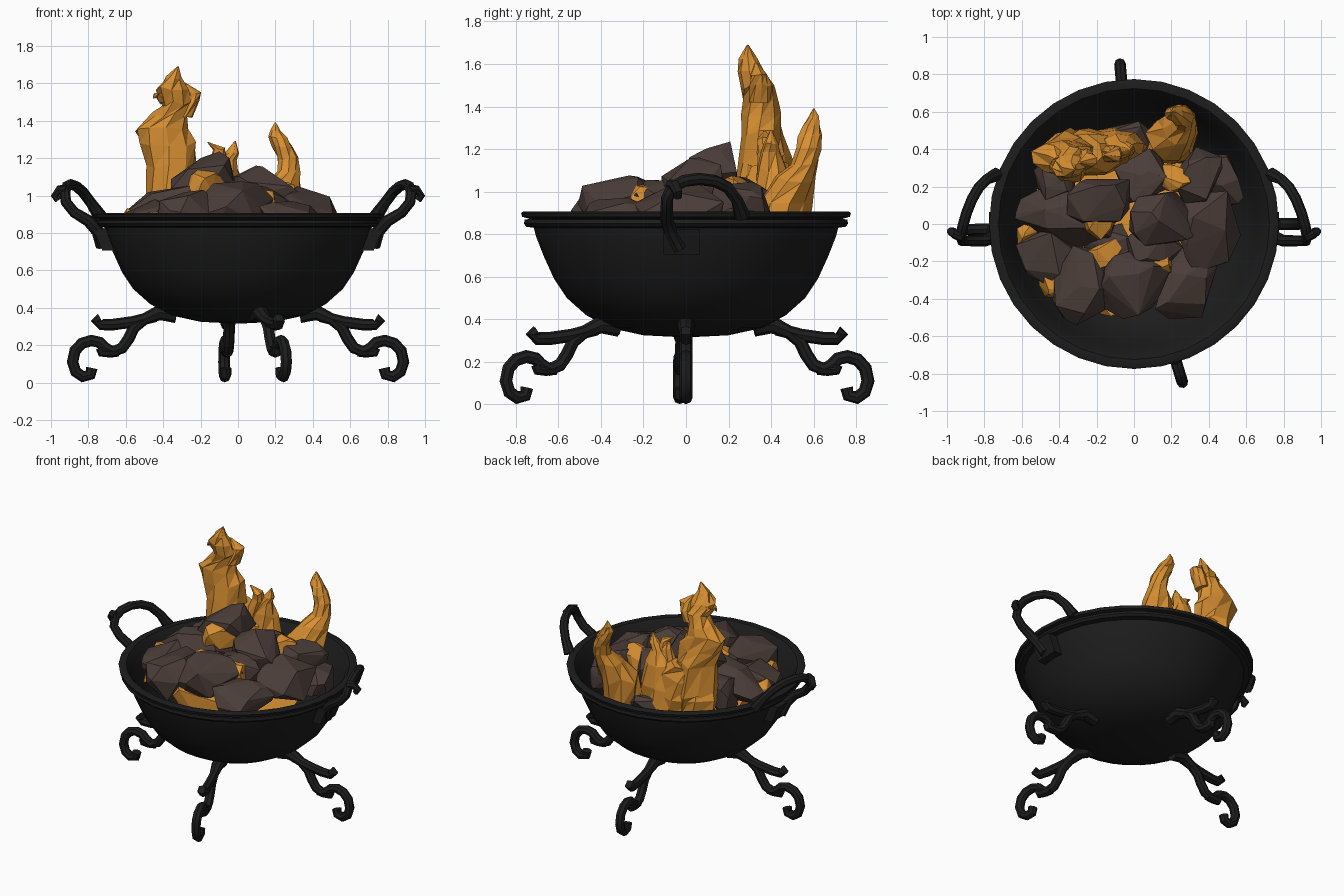
import bpy, bmesh, math, random
from mathutils import Vector, Euler

if "Cube" in bpy.data.objects:
    bpy.data.objects.remove(bpy.data.objects["Cube"])

random.seed(5)


def material(name, rgb):
    m = bpy.data.materials.new(name)
    m.diffuse_color = (*rgb, 1)
    m.use_nodes = True
    m.node_tree.nodes["Principled BSDF"].inputs["Base Color"].default_value = m.diffuse_color
    return m


IRON = material("black_iron", (0.012, 0.012, 0.012))
COAL = material("brown_coal", (0.070, 0.047, 0.040))
FIRE = material("orange_flame", (0.68, 0.275, 0.032))


def finish(bm, name, mat, smooth=False):
    bmesh.ops.recalc_face_normals(bm, faces=bm.faces)
    me = bpy.data.meshes.new(name)
    bm.to_mesh(me)
    bm.free()
    me.materials.append(mat)
    ob = bpy.data.objects.new(name, me)
    bpy.context.collection.objects.link(ob)
    if smooth:
        bpy.ops.object.select_all(action='DESELECT')
        ob.select_set(True)
        bpy.context.view_layer.objects.active = ob
        bpy.ops.object.shade_smooth_by_angle(angle=math.radians(40))
    return ob


def bar(name, strands, thick):
    """Wrought bars: each strand is a list of (x, y, z, width factor)."""
    cu = bpy.data.curves.new(name + "_path", 'CURVE')
    cu.dimensions = '3D'
    cu.bevel_depth = thick
    cu.bevel_resolution = 2
    cu.use_fill_caps = True
    for pts in strands:
        sp = cu.splines.new('POLY')
        sp.points.add(len(pts) - 1)
        for p, (x, y, z, w) in zip(sp.points, pts):
            p.co = (x, y, z, 1)
            p.radius = w
    tmp = bpy.data.objects.new(name + "_path", cu)
    bpy.context.collection.objects.link(tmp)
    dg = bpy.context.evaluated_depsgraph_get()
    me = bpy.data.meshes.new_from_object(tmp.evaluated_get(dg))
    bm = bmesh.new()
    bm.from_mesh(me)
    bpy.data.objects.remove(tmp)
    bpy.data.meshes.remove(me)
    return finish(bm, name, IRON, True)


def chunk(name, mat, x, y, z, sx, sy, sz, turn=0, tilt=0, roll=0):
    """Angular lump: hull of random points on a rounded box."""
    bm = bmesh.new()
    rot = Euler((math.radians(roll), math.radians(tilt), math.radians(turn))).to_matrix()
    for i in range(24):
        s = [(1 if i >> b & 1 else -1) for b in range(3)]
        v = Vector([c * abs(random.gauss(0.3, 1)) for c in s])
        v /= sum(abs(c) ** 5 for c in v) ** 0.2
        v *= random.uniform(0.92, 1.08)
        v = Vector((v.x * sx, v.y * sy, v.z * sz))
        bm.verts.new(rot @ v + Vector((x, y, z)))
    res = bmesh.ops.convex_hull(bm, input=bm.verts)
    junk = [g for g in res["geom_interior"] + res["geom_unused"] if isinstance(g, bmesh.types.BMVert)]
    bmesh.ops.delete(bm, geom=list(set(junk)), context='VERTS')
    return finish(bm, name, mat)


def flame(name, tongues, sides=9):
    """Each tongue is a stack of rings (x, y, z, rx, ry)."""
    bm = bmesh.new()
    for rings in tongues:
        prev = None
        for n, (x, y, z, rx, ry) in enumerate(rings):
            ring = []
            for i in range(sides):
                a = 2 * math.pi * (i + 0.25 * n) / sides
                j = random.uniform(0.86, 1.12)
                dz = random.uniform(-0.2, 0.2) * min(rx, ry)
                ring.append(bm.verts.new((x + rx * j * math.cos(a), y + ry * j * math.sin(a), z + dz)))
            if prev:
                for i in range(sides):
                    k = (i + 1) % sides
                    bm.faces.new((prev[i], prev[k], ring[k]))
                    bm.faces.new((prev[i], ring[k], ring[i]))
            else:
                bm.faces.new(ring[::-1])
            prev = ring
        bm.faces.new(prev)
    return finish(bm, name, FIRE)


# Bowl: lathed shell with a double rim
profile = [(0, .315), (.2, .325), (.36, .36), (.47, .42), (.56, .5), (.62, .59), (.67, .7),
           (.705, .79), (.715, .83), (.75, .835), (.762, .85), (.758, .868), (.735, .872),
           (.77, .882), (.775, .9), (.765, .907), (.725, .905), (.70, .87), (.66, .77),
           (.6, .62), (.5, .49), (.3, .41), (0, .39)]
bm = bmesh.new()
N = 32
prev = None
for r, z in profile:
    if r == 0:
        ring = [bm.verts.new((0, 0, z))] * N
    else:
        ring = [bm.verts.new((r * math.cos(2 * math.pi * i / N), r * math.sin(2 * math.pi * i / N), z))
                for i in range(N)]
    if prev:
        for i in range(N):
            k = (i + 1) % N
            quad = list(dict.fromkeys((prev[i], prev[k], ring[k], ring[i])))
            bm.faces.new(quad)
    prev = ring
finish(bm, "bowl", IRON, True)

# Legs: scrolled foot plus a short upper curl, in (radius, height)
foot = [(.33, .36), (.42, .375), (.5, .34), (.555, .295), (.585, .235), (.62, .185), (.67, .165),
        (.71, .185), (.74, .215), (.785, .225), (.835, .21), (.872, .17), (.885, .11),
        (.868, .058), (.83, .032), (.79, .042), (.782, .078)]
curl = [(.44, .355), (.56, .325), (.67, .31), (.73, .31), (.757, .328), (.735, .34)]
knob = [(.64, .17), (.69, .165), (.725, .165), (.73, .185)]
for side, deg, reach in (("right", 0, 1), ("back", 95, .97), ("left", 182, 1), ("front", -73, 1)):
    c, s = reach * math.cos(math.radians(deg)), reach * math.sin(math.radians(deg))
    strands = [[(r * c, r * s, z, 1.35 if i < 2 and st is foot else 1) for i, (r, z) in enumerate(st)]
               for st in (foot, curl, knob)]
    bar(side + "_leg", strands, 0.031)

# Handles: round arch from a wall plate to the rim, with a curled thumb tip
arch = [(.73, -.03, .73, 1.1), (.75, -.07, .81, 1.2), (.80, -.09, .865, 1.1), (.875, -.09, .91, 1),
        (.92, -.09, .965, 1), (.925, -.065, 1.02, 1), (.915, -.01, 1.05, 1), (.895, .06, 1.06, 1),
        (.865, .135, 1.05, 1), (.83, .195, 1.02, 1), (.785, .24, .96, 1), (.735, .265, .885, 1.3)]
tip = [(.915, -.07, 1.03, 1), (.955, -.055, 1.03, .9), (.978, -.04, 1.0, .8), (.96, -.04, .975, .7)]
for side, sx in (("right", 1), ("left", -1)):
    bar(side + "_handle", [[(sx * x, y, z, w) for x, y, z, w in st] for st in (arch, tip)], 0.029)
    plate = bmesh.new()
    bmesh.ops.create_cube(plate, size=1)
    for v in plate.verts:
        x = .715 + v.co.x * .07 + v.co.z * .05
        v.co = Vector((sx * x, -.02 + v.co.y * .17, .765 + v.co.z * .12))
    finish(plate, side + "_handle_plate", IRON)

# Coal pile
coals = [(-.36, .05, .91, .26, .16, .12, -8, -8, 0), (-.47, -.17, .87, .14, .13, .11, 30, 0, 10),
         (-.27, -.33, .90, .15, .2, .12, -25, 0, 10), (-.01, -.31, .95, .16, .2, .11, -28, 5, 8),
         (.15, .03, 1.03, .18, .14, .12, 5, 14, 0), (.39, -.03, .91, .17, .2, .11, 20, 20, 0),
         (.27, -.33, .86, .14, .2, .10, -20, 10, 5), (.34, .25, .92, .10, .15, .12, -22, 0, 0),
         (-.19, .12, 1.08, .19, .13, .10, 10, -32, 0), (-.10, .43, .79, .2, .11, .08, 5, 0, 0),
         (.45, .23, .82, .11, .14, .10, 10, 10, 0), (-.43, .22, .89, .12, .1, .11, 0, 0, 0),
         (.10, -.12, .94, .13, .12, .11, 40, 0, 0), (-.13, -.13, .89, .13, .12, .10, 15, 0, 0),
         (.05, .24, .94, .14, .13, .13, 30, 0, 0)]
for i, c in enumerate(coals):
    chunk("coal_%02d" % (i + 1), COAL, *c)

# Glowing ember bed under the coals and embers between them
chunk("ember_bed", FIRE, 0, -.02, .76, .43, .43, .14, 20)
embers = [(-.43, -.31, .84, .08, .08, .07), (-.15, -.16, .94, .09, .06, .08),
          (-.16, .04, 1.05, .12, .07, .09), (.21, .24, .97, .07, .10, .10),
          (.14, -.2, .94, .07, .06, .09), (-.57, -.05, .86, .05, .07, .07)]
for i, e in enumerate(embers):
    chunk("ember_%d" % (i + 1), FIRE, *e, turn=25 * i)

# Flames: tall one with side tongues on a wide base, low forked one, and a bent one
flame("tall_flame", [
    [(-.24, .37, .76, .24, .12), (-.24, .38, .92, .25, .13), (-.25, .38, 1.05, .22, .12),
     (-.30, .38, 1.13, .13, .10)],
    [(-.32, .36, .80, .13, .11), (-.34, .37, .95, .14, .14), (-.345, .37, 1.15, .13, .12),
     (-.37, .36, 1.27, .15, .10), (-.41, .355, 1.36, .135, .09), (-.365, .35, 1.43, .09, .085),
     (-.33, .34, 1.49, .08, .08), (-.355, .31, 1.57, .085, .065), (-.345, .29, 1.63, .045, .04),
     (-.32, .29, 1.69, .004, .004)],
    [(-.29, .35, 1.42, .05, .05), (-.25, .35, 1.5, .045, .05), (-.245, .34, 1.55, .045, .04),
     (-.29, .33, 1.605, .006, .006)],
    [(-.36, .33, 1.49, .06, .05), (-.41, .31, 1.55, .04, .04), (-.45, .30, 1.52, .006, .006)]])
flame("low_flame", [
    [(-.12, .41, .78, .18, .10), (-.10, .41, .95, .16, .10), (-.08, .41, 1.1, .10, .07),
     (-.06, .40, 1.18, .05, .05), (-.03, .40, 1.23, .035, .035), (-.015, .40, 1.29, .004, .004)],
    [(-.13, .38, 1.08, .06, .05), (-.10, .38, 1.2, .045, .04), (-.10, .37, 1.25, .035, .035),
     (-.16, .37, 1.285, .005, .005)]])
flame("bent_flame", [
    [(.19, .44, .76, .13, .13), (.20, .46, .95, .13, .14), (.24, .51, 1.06, .095, .095),
     (.27, .555, 1.13, .065, .07), (.265, .58, 1.2, .055, .06), (.24, .585, 1.26, .055, .06),
     (.215, .59, 1.31, .05, .045), (.20, .60, 1.35, .025, .025), (.20, .60, 1.39, .004, .004)]])
